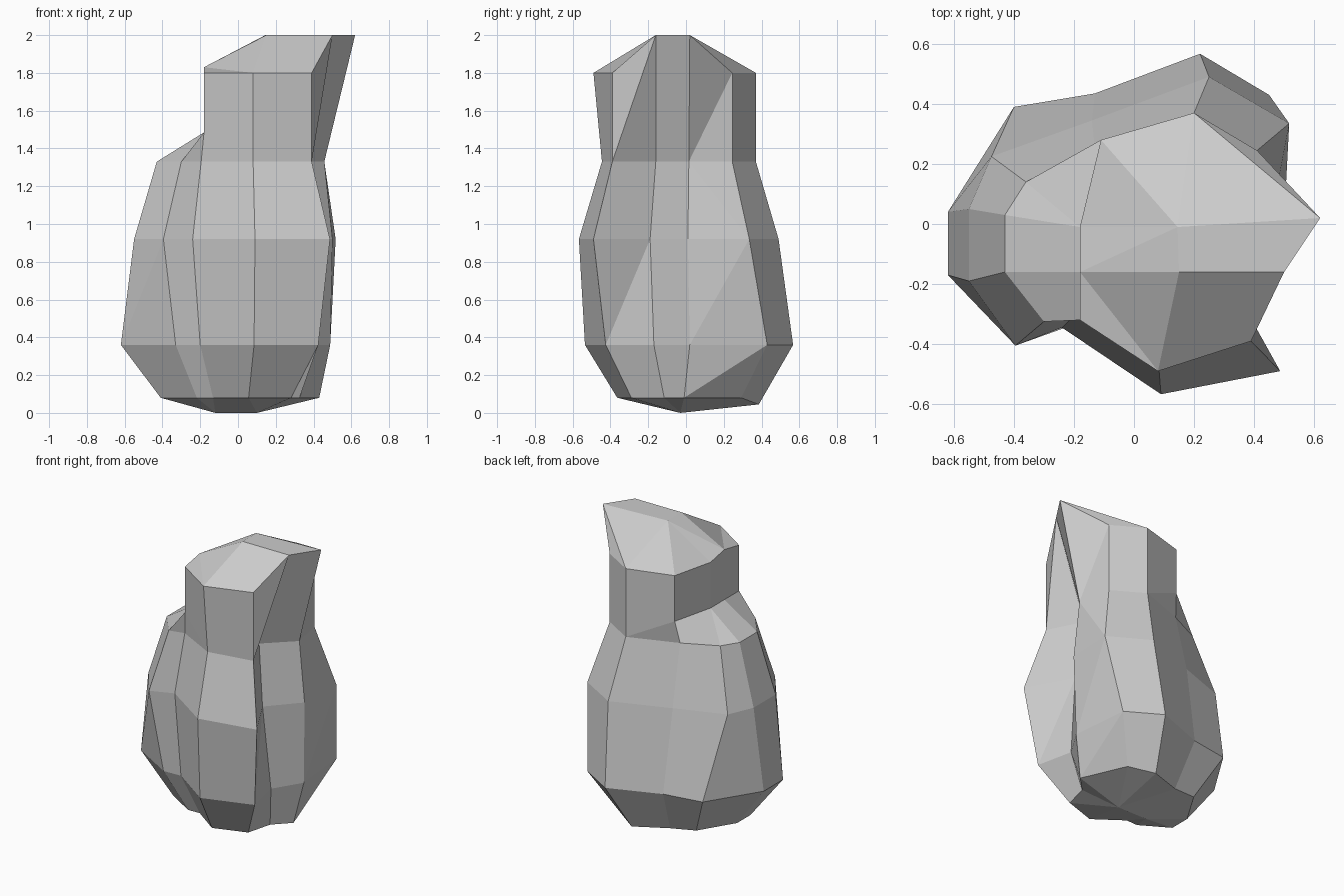
import bpy, bmesh

if "Cube" in bpy.data.objects:
    bpy.data.objects.remove(bpy.data.objects["Cube"])

# Cross-sections, clockwise from the front right corner (12 columns)
head = [(.39, -.39), (.08, -.49), (-.18, -.32), (-.18, -.32), (-.18, -.16), (-.18, -.01),
        (-.18, -.01), (-.11, .28), (.20, .37), (.41, .245), (.62, .02), (.50, -.16)]
shoulder = [(.39, -.39), (.08, -.445), (-.195, -.30), (-.30, -.325), (-.43, -.16), (-.43, .03),
            (-.36, .14), (-.13, .25), (.20, .37), (.41, .245), (.457, .015), (.273, -.16)]
waist = [(.487, -.49), (.09, -.567), (-.24, -.345), (-.395, -.405), (-.55, -.19), (-.55, .05),
         (-.475, .225), (-.14, .345), (.25, .49), (.517, .335), (.50, .01), (.32, -.19)]
hip = [(.425, -.425), (.085, -.535), (-.20, -.335), (-.33, -.34), (-.62, -.17), (-.62, .04),
       (-.40, .39), (-.13, .435), (.22, .567), (.45, .43), (.488, .02), (.37, -.17)]


def ring(pts, z):
    return [(x, y, z) for x, y in pts]


# Base tapers in from the hip, staying wide on the right
foot = ring([(x * (.88 if i > 9 else .66), y * .68) for i, (x, y) in enumerate(hip)], .08)
foot[7] = foot[7][:2] + (.06,)
foot[8] = foot[8][:2] + (.045,)
foot[10] = (.43, -.01, .08)

# Left part of the neck drops straight onto the shoulder
chest = ring(shoulder, 1.33)
neck = [(*head[i], 1.485) if 2 <= i <= 7 else chest[i] for i in range(12)]

# Crown: slanted top, two columns run straight up to the overhanging tip
front, back, corner, tip = (.15, -.16, 2), (.145, -.01, 2), (.50, -.16, 2), (.62, .02, 2)
brow = ring(head, 1.8)
brow[4] = (-.18, -.16, 1.83)
brow[10], brow[11] = tip, corner
crown = [corner, front] + [brow[4]] * 3 + [back] * 4 + [tip, tip, corner]
ridge = ring([(.10, -.03)] * 2 + [(-.12, -.03)] * 5 + [(.10, -.03)] * 5, 0)

bm = bmesh.new()
verts = {}


def face(*pts):
    """Add a face, sharing corners and skipping collapsed ones."""
    pts = list(dict.fromkeys(pts))
    if len(pts) > 2:
        for p in pts:
            if p not in verts:
                verts[p] = bm.verts.new(p)
        bm.faces.new([verts[p] for p in pts])


# Skin the rings; chosen panels fold along a set diagonal
rings = [ridge, foot, ring(hip, .36), ring(waist, .92), chest, neck, brow, crown]
fold_left = {(1, 9), (2, 3), (2, 9), (2, 11), (5, 9), (5, 11)}
fold_right = {(3, 9), (6, 1), (6, 8)}
for k, (lo, hi) in enumerate(zip(rings, rings[1:])):
    for i in range(12):
        j = (i + 1) % 12
        if (k, i) in fold_left:
            face(lo[i], lo[j], hi[i])
            face(lo[j], hi[j], hi[i])
        elif (k, i) in fold_right:
            face(lo[i], lo[j], hi[j])
            face(lo[i], hi[j], hi[i])
        else:
            face(lo[i], lo[j], hi[j], hi[i])

# Top cap
face(corner, front, back, tip)
face(front, brow[4], back)
bmesh.ops.recalc_face_normals(bm, faces=bm.faces)

mesh = bpy.data.meshes.new("faceted_body")
bm.to_mesh(mesh)
bm.free()
bpy.context.collection.objects.link(bpy.data.objects.new("faceted_body", mesh))
